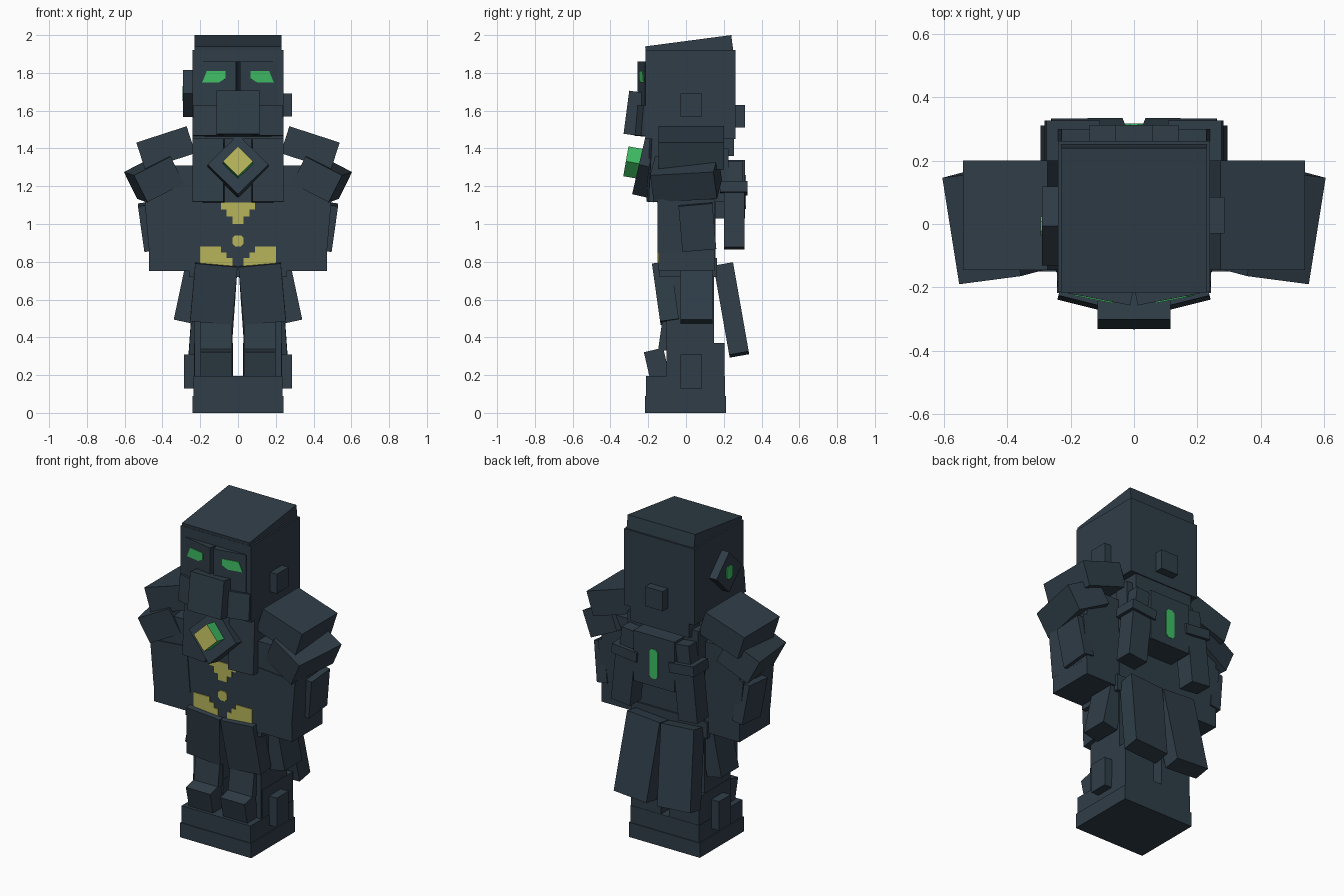
import bpy, bmesh
from math import radians
from mathutils import Matrix, Vector

default_cube = bpy.data.objects.get("Cube")
if default_cube:
    bpy.data.objects.remove(default_cube, do_unlink=True)


def material(name, red, green, blue):
    mat = bpy.data.materials.new(name)
    mat.use_nodes = True
    color = (red, green, blue, 1)
    mat.diffuse_color = color
    mat.node_tree.nodes["Principled BSDF"].inputs["Base Color"].default_value = color
    return mat


SLATE = material("dark slate", red=.029, green=.047, blue=.064)
GREEN = material("glowing green", red=.05, green=.52, blue=.13)
GOLD = material("pale gold", red=.47, green=.46, blue=.1)
SIDES = {"left": 1, "right": -1}


def place(bm, name, at, pitch, roll, yaw, mat):
    """Roll about y, pitch about x, yaw about z, then move into place."""
    turn = (Matrix.Rotation(radians(yaw), 4, 'Z')
            @ Matrix.Rotation(radians(pitch), 4, 'X')
            @ Matrix.Rotation(radians(roll), 4, 'Y'))
    bmesh.ops.recalc_face_normals(bm, faces=bm.faces)
    mesh = bpy.data.meshes.new(name)
    bm.to_mesh(mesh)
    bm.free()
    mesh.materials.append(mat)
    part = bpy.data.objects.new(name, mesh)
    part.matrix_world = Matrix.Translation(at) @ turn
    bpy.context.collection.objects.link(part)
    return part


def box(name, at, size, pitch=0, roll=0, yaw=0, mat=SLATE):
    bm = bmesh.new()
    bmesh.ops.create_cube(bm, size=1)
    bmesh.ops.scale(bm, vec=Vector(size), verts=bm.verts)
    return place(bm, name, at, pitch, roll, yaw, mat)


def plate(name, outline, at, yaw=0, mat=GREEN):
    """Thin painted shape drawn in x and z, facing the front."""
    bm = bmesh.new()
    face = bm.faces.new([bm.verts.new((x, 0, z)) for x, z in outline])
    result = bmesh.ops.extrude_face_region(bm, geom=[face])
    moved = [v for v in result["geom"] if isinstance(v, bmesh.types.BMVert)]
    bmesh.ops.translate(bm, vec=(0, -.006, 0), verts=moved)
    return place(bm, name, at, 0, 0, yaw, mat)


def pair(name, at, size, pitch=0, roll=0, yaw=0):
    """The same box on the left and the right side."""
    x, y, z = at
    for label, side in SIDES.items():
        box(f"{label}_{name}", (side * x, y, z), size, pitch, side * roll, side * yaw)


def pair_plate(name, outline, at, yaw=0, mat=GREEN):
    x, y, z = at
    for label, side in SIDES.items():
        mirrored = [(side * u, v) for u, v in outline]
        plate(f"{label}_{name}", mirrored, (side * x, y, z), side * yaw, mat)


def cut_corners(width, height, cut=.015):
    """Rectangle outline with its four corners cut off."""
    w, h = width / 2, height / 2
    half = [(w, cut - h), (w, h - cut), (w - cut, h), (cut - w, h)]
    return half + [(-x, -z) for x, z in half]


def stepped(half_widths, top, step):
    """Symmetric outline that gets narrower in even steps going down."""
    right = []
    for row, w in enumerate(half_widths):
        right += [(w, top - row * step), (w, top - (row + 1) * step)]
    return right + [(-x, z) for x, z in reversed(right)]


# Head and helmet
box("head", at=(0, .023, 1.685), size=(.48, .476, .47))
box("helmet_top", at=(0, .017, 1.928), size=(.46, .46, .085), pitch=7.5)
box("snout", at=(0, -.266, 1.585), size=(.23, .1, .23), pitch=-7.5)
pair("visor", at=(.104, -.208, 1.74), size=(.2, .06, .24), yaw=11)
pair("cheek", at=(.155, -.222, 1.545), size=(.16, .06, .16), pitch=-5, yaw=14)
eye = [(-.035, .07), (.065, .07), (.09, .01), (0, .01), (-.035, .03)]
pair_plate("eye", eye, at=(.1, -.237, 1.74), yaw=11)
box("left_ear", at=(.255, .028, 1.63), size=(.06, .115, .12))
box("right_ear_diamond", at=(-.26, -.007, 1.69), size=(.06, .176, .176), pitch=45)
plate("right_ear_light", cut_corners(width=.06, height=.08), at=(-.289, -.007, 1.69), yaw=-90)
box("head_back_knob", at=(0, .28, 1.57), size=(.12, .065, .12))
box("nape_guard", at=(0, .2, 1.465), size=(.4, .11, .21))

# Torso
box("torso", at=(0, .005, 1.1), size=(.47, .3, .72))
box("belt", at=(0, .012, .77), size=(.52, .305, .1))
pair("chest_plate", at=(.155, -.14, 1.285), size=(.165, .11, .34), pitch=-3, yaw=4)
box("chest_diamond", at=(0, -.205, 1.305), size=(.228, .09, .228), pitch=-13, roll=45)

# Gem with a gold front and green sides
gem = box("chest_gem", at=(0, -.279, 1.325), size=(.113, .08, .113), pitch=-10, roll=45, mat=GREEN)
gem.data.materials.append(GOLD)
for face in gem.data.polygons:
    face.material_index = int(face.normal.y < -.9)

# Gold belly markings
belly = Vector((0, -.144, 0))
plate("belly_top_mark", stepped([.09, .06, .03], top=1.115, step=.038), at=belly, mat=GOLD)
plate("belly_middle_mark", cut_corners(width=.06, height=.06), at=(0, belly.y, .91), mat=GOLD)
low_mark = [(.2, .88), (.09, .88), (.09, .85), (.06, .85), (.06, .82),
            (.03, .82), (.03, .755), (.2, .78)]
pair_plate("belly_low_mark", low_mark, at=belly, mat=GOLD)

# Arms and shoulders
pair("arm", at=(.35, .003, 1.03), size=(.24, .296, .56))
pair("upper_shoulder", at=(.382, .028, 1.403), size=(.28, .345, .15), roll=18)
pair("lower_shoulder", at=(.445, 0, 1.245), size=(.22, .34, .16), pitch=3, roll=27, yaw=-9)
pair("gauntlet", at=(.358, 0, 1), size=(.25, .3, .28), roll=5)
pair("elbow_plate", at=(.478, .06, .985), size=(.07, .18, .245), pitch=5, roll=8)

# Back pack
box("back_plate", at=(0, .23, 1.185), size=(.28, .165, .31))
plate("back_light", cut_corners(width=.056, height=.18), at=(0, .3115, 1.17), yaw=180)
pair("tank", at=(.215, .255, 1.015), size=(.13, .11, .29), roll=-6)
pair("tank_collar", at=(.195, .253, 1.19), size=(.17, .145, .06), roll=-6)
pair("tank_cap", at=(.19, .255, 1.27), size=(.09, .09, .12), roll=-6)
pair("tank_mount", at=(.19, .18, 1.26), size=(.1, .09, .28))

# Skirt panels
pair("front_skirt", at=(.128, -.108, .635), size=(.225, .1, .31), pitch=8, roll=-5)
pair("side_skirt", at=(.258, .055, .64), size=(.1, .17, .32), roll=-12)
pair("back_skirt", at=(.132, .24, .545), size=(.225, .105, .48), pitch=10, roll=-4)

# Legs and boots
pair("leg", at=(.13, .022, .45), size=(.2, .25, .62))
pair("knee_guard", at=(.117, -.1, .42), size=(.165, .07, .18), pitch=-8)
pair("boot_cuff", at=(.13, .055, .27), size=(.205, .3, .2))
box("boots", at=(0, -.003, .14), size=(.47, .42, .11))
box("boot_soles", at=(0, -.003, .045), size=(.484, .428, .09))
pair("toe_guard", at=(.117, -.155, .26), size=(.165, .105, .15), pitch=13)
pair("ankle_plate", at=(.255, .028, .22), size=(.06, .115, .18))
